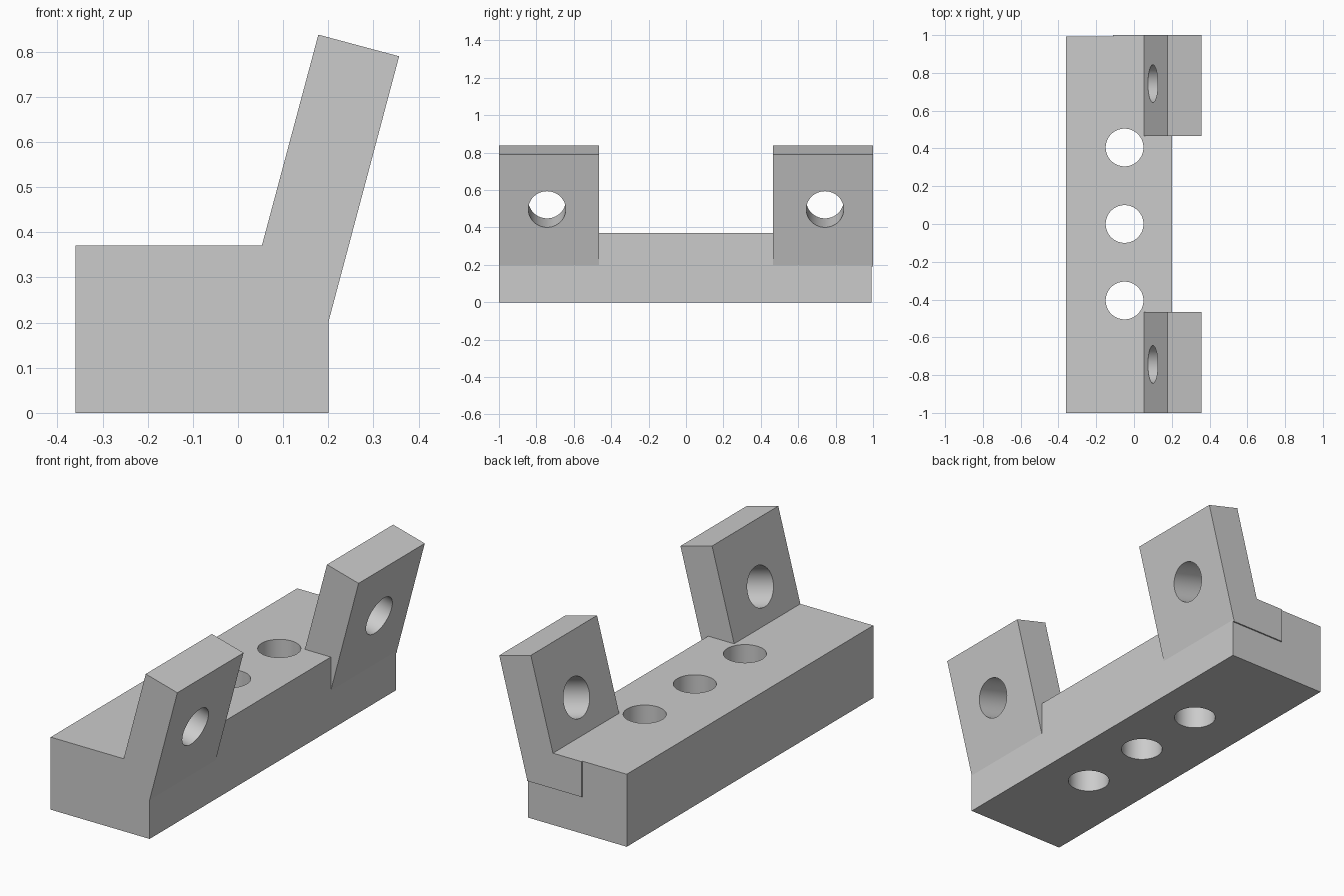
import bpy, bmesh, math
from mathutils import Vector

if "Cube" in bpy.data.objects:
    bpy.data.objects.remove(bpy.data.objects["Cube"])

grey = bpy.data.materials.new("plain_grey")
grey.use_nodes = True
grey.diffuse_color = (0.6, 0.6, 0.6, 1)
grey.node_tree.nodes["Principled BSDF"].inputs["Base Color"].default_value = (0.6, 0.6, 0.6, 1)


def finish(name, bm):
    bmesh.ops.recalc_face_normals(bm, faces=bm.faces)
    mesh = bpy.data.meshes.new(name)
    bm.to_mesh(mesh)
    bm.free()
    mesh.materials.append(grey)
    obj = bpy.data.objects.new(name, mesh)
    bpy.context.collection.objects.link(obj)
    return obj


def prism(name, profile, y0, y1):
    """Extrude an x-z profile along y."""
    bm = bmesh.new()
    face = bm.faces.new([bm.verts.new((x, y0, z)) for x, z in profile])
    out = bmesh.ops.extrude_face_region(bm, geom=[face])
    verts = [g for g in out["geom"] if isinstance(g, bmesh.types.BMVert)]
    bmesh.ops.translate(bm, verts=verts, vec=(0, y1 - y0, 0))
    return finish(name, bm)


def drill(name, centre, direction):
    bm = bmesh.new()
    bmesh.ops.create_cone(bm, cap_ends=True, segments=64, radius1=0.1, radius2=0.1, depth=0.8)
    obj = finish(name, bm)
    obj.location = centre
    obj.rotation_euler = Vector(direction).to_track_quat("Z", "Y").to_euler()
    return obj


def combine(target, other, operation):
    mod = target.modifiers.new("join", "BOOLEAN")
    mod.operation, mod.solver, mod.object = operation, "EXACT", other
    bpy.context.view_layer.objects.active = target
    bpy.ops.object.modifier_apply(modifier=mod.name)
    bpy.data.objects.remove(other)


# Long base block
bracket = prism("bracket_body", [(-0.36, 0), (0.2, 0), (0.2, 0.371), (-0.36, 0.371)], -1, 0.993)

# Two slanted ears, each with a foot sunk in the base
ear = [(-0.11, 0.19), (0.2, 0.19), (0.2, 0.2), (0.357, 0.79),
       (0.178, 0.838), (0.053, 0.371), (-0.11, 0.371)]
for side, y0, y1 in (("front", -1, -0.465), ("back", 0.465, 1)):
    combine(bracket, prism(side + "_ear", ear, y0, y1), "UNION")

# Vertical bolt holes through the base
for y in (-0.405, 0, 0.405):
    combine(bracket, drill("bolt_hole", (-0.05, y, 0.2), (0, 0, 1)), "DIFFERENCE")

# Holes square to the slanted ears
tilt = math.radians(15)
for y in (-0.743, 0.743):
    combine(bracket, drill("ear_hole", (0.19, y, 0.521), (math.cos(tilt), 0, -math.sin(tilt))),
            "DIFFERENCE")

bpy.ops.object.select_all(action="DESELECT")
bracket.select_set(True)
bpy.context.view_layer.objects.active = bracket
bpy.ops.object.shade_smooth_by_angle(angle=math.radians(14))
